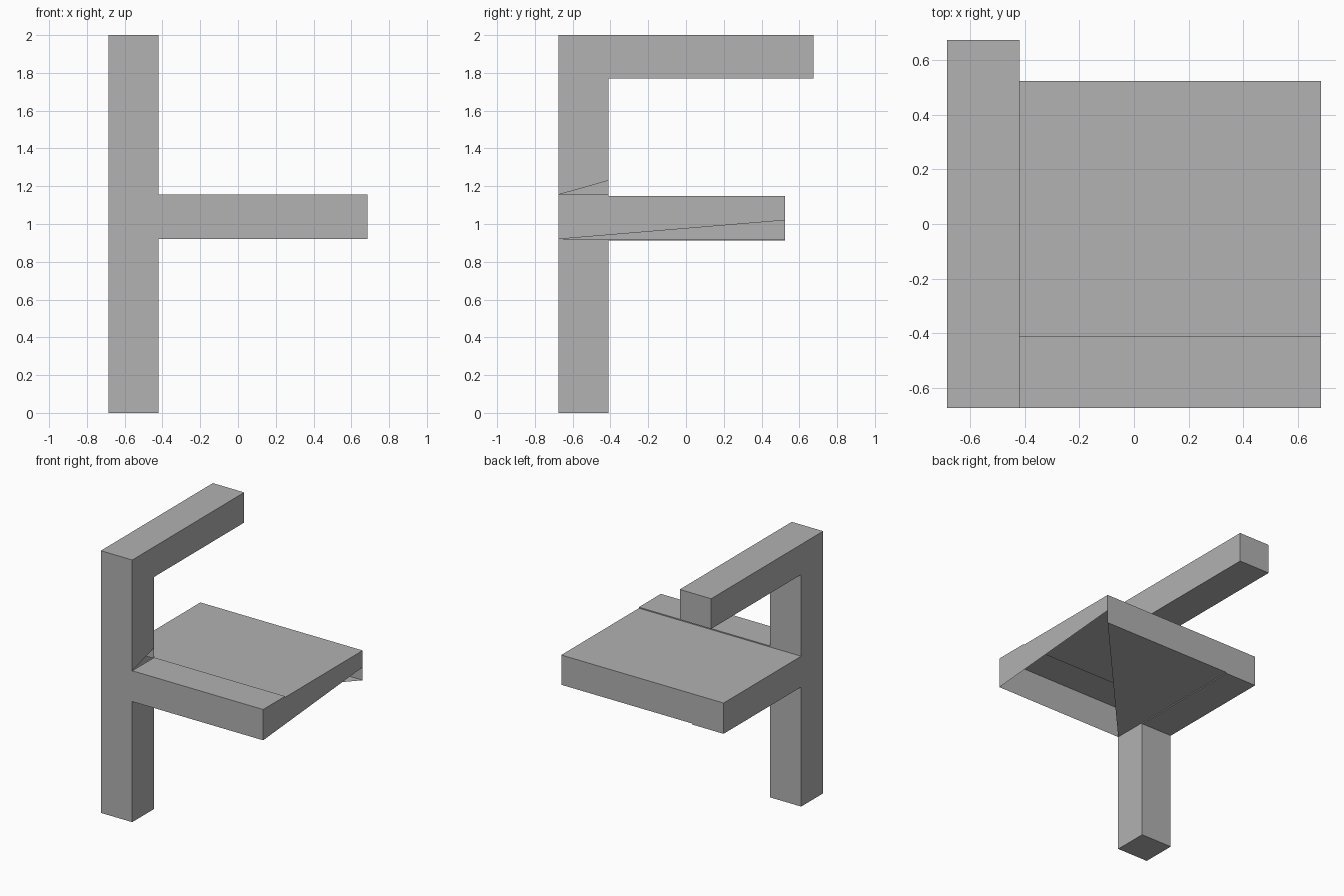
import bpy
import bmesh
from mathutils import Vector

cube = bpy.data.objects.get("Cube")
if cube:
    bpy.data.objects.remove(cube, do_unlink=True)

# Single plain grey material
grey = bpy.data.materials.new("grey")
grey.use_nodes = True
colour = (0.445, 0.445, 0.445, 1)
grey.diffuse_color = colour
grey.node_tree.nodes["Principled BSDF"].inputs["Base Color"].default_value = colour

# Main levels shared by the parts
LEFT, INNER, RIGHT = -0.685, -0.42, 0.685
FRONT, MID, SEAT_BACK, BAR_END = -0.675, -0.41, 0.525, 0.675
RAIL_LOW, RAIL_TOP = 0.92, 1.155
BEAM_LOW, SEAT_TOP = 0.912, 1.147
BAR_LOW, TOP = 1.77, 2.0

DIRECTIONS = {"-x": (-1, 0, 0), "+x": (1, 0, 0), "-y": (0, -1, 0),
              "+y": (0, 1, 0), "-z": (0, 0, -1), "+z": (0, 0, 1)}


def finish(name, bm):
    mesh = bpy.data.meshes.new(name)
    bm.to_mesh(mesh)
    bm.free()
    mesh.materials.append(grey)
    bpy.context.collection.objects.link(bpy.data.objects.new(name, mesh))


def box(name, xs, ys, zs, keep="-x +x -y +y -z +z"):
    """Box between the given limits, with only the listed sides."""
    bm = bmesh.new()
    bmesh.ops.create_cube(bm, size=1)
    bm.normal_update()
    wanted = [Vector(DIRECTIONS[side]) for side in keep.split()]
    spare = [f for f in bm.faces if not any(f.normal.dot(w) > 0.9 for w in wanted)]
    bmesh.ops.delete(bm, geom=spare, context="FACES")
    for v in bm.verts:
        v.co = [lim[0] if c < 0 else lim[1] for c, lim in zip(v.co, (xs, ys, zs))]
    finish(name, bm)


def panel(name, points):
    """Single flat face."""
    bm = bmesh.new()
    bm.faces.new([bm.verts.new(p) for p in points])
    finish(name, bm)


# Post, open where the seat frame joins it
post_x, post_y = (LEFT, INNER), (FRONT, MID)
box("lower_post", post_x, post_y, (0, RAIL_LOW), "-x +x -y +y -z")
box("post_joint", post_x, post_y, (RAIL_LOW, RAIL_TOP), "-x -y")
box("upper_post", post_x, post_y, (RAIL_TOP, TOP), "-x -y +z")
box("upper_post_back", post_x, post_y, (SEAT_TOP, BAR_LOW), "+y")
panel("upper_post_inner_side", [(INNER, FRONT, RAIL_TOP), (INNER, MID, 1.23),
                                (INNER, MID, TOP), (INNER, FRONT, TOP)])

# Bar reaching back from the top of the post
box("top_bar", post_x, (MID, BAR_END), (BAR_LOW, TOP), "-x +x +y -z +z")

# Seat frame: front rail, step, beam behind the post and main slab
box("front_rail", (INNER, RIGHT), post_y, (RAIL_LOW, RAIL_TOP), "-y +z")
box("rail_step", (INNER, RIGHT), post_y, (SEAT_TOP, RAIL_TOP), "+y")
box("side_beam", post_x, (MID, SEAT_BACK), (BEAM_LOW, SEAT_TOP), "-x +y -z +z")
box("beam_step", post_x, (MID, SEAT_BACK), (BEAM_LOW, RAIL_LOW), "+x")
box("seat_slab", (INNER, RIGHT), (MID, SEAT_BACK), (RAIL_LOW, SEAT_TOP), "+y +z")

# Side of the seat, with its lower edge rising to the back
panel("seat_side", [(RIGHT, FRONT, RAIL_LOW), (RIGHT, SEAT_BACK, 1.02),
                    (RIGHT, SEAT_BACK, SEAT_TOP), (RIGHT, MID, SEAT_TOP),
                    (RIGHT, MID, RAIL_TOP), (RIGHT, FRONT, RAIL_TOP)])

# Underside covers half of the seat as a triangle
panel("seat_underside", [(INNER, FRONT, RAIL_LOW), (INNER, SEAT_BACK, RAIL_LOW),
                         (RIGHT, SEAT_BACK, RAIL_LOW)])
